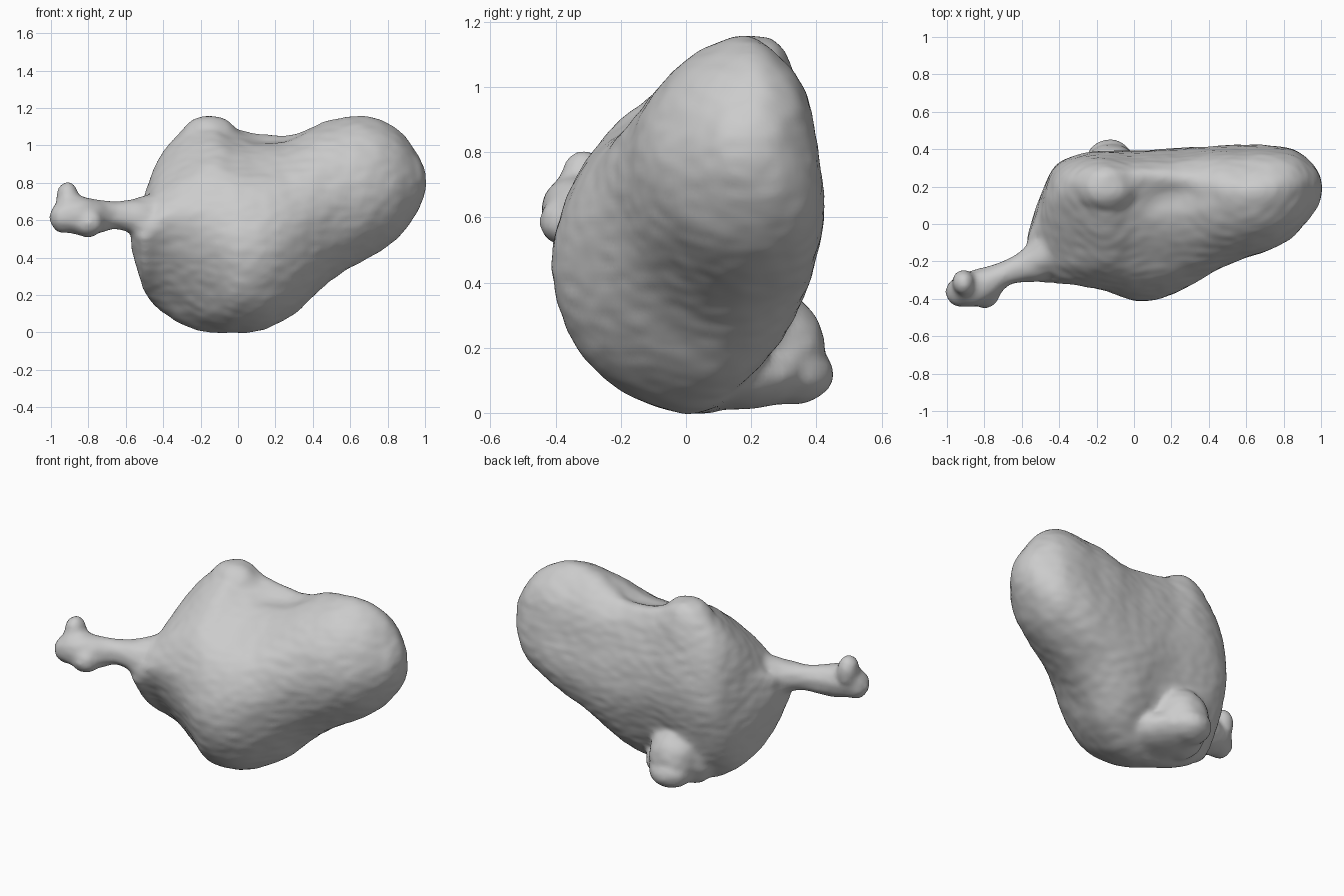
import bpy
import bmesh
import math
from mathutils import Vector, Matrix, noise

cube = bpy.data.objects.get("Cube")
if cube:
    bpy.data.objects.remove(cube, do_unlink=True)

SEGMENTS = 64


def spline(points, t, closed=False):
    """Catmull-Rom point on a list of tuples, t counted in points."""
    count = len(points)
    i = int(math.floor(t))
    f = t - i

    def pick(k):
        return points[k % count] if closed else points[max(0, min(count - 1, k))]

    return [0.5 * (2 * b + (c - a) * f + (2 * a - 5 * b + 4 * c - d) * f ** 2
                   + (3 * b - a - 3 * c + d) * f ** 3)
            for a, b, c, d in zip(pick(i - 1), pick(i), pick(i + 1), pick(i + 2))]


def loft(bm, rings):
    """Skin a list of rings and close both ends."""
    loops = [[bm.verts.new(p) for p in ring] for ring in rings]
    for a, b in zip(loops, loops[1:]):
        for k in range(len(a)):
            n = (k + 1) % len(a)
            bm.faces.new((a[k], a[n], b[n], b[k]))
    bm.faces.new(list(reversed(loops[0])))
    bm.faces.new(loops[-1])


def add_ellipsoid(bm, centre, radii):
    matrix = Matrix.Translation(centre) @ Matrix.Diagonal((*radii, 1))
    bmesh.ops.create_uvsphere(bm, u_segments=32, v_segments=20, radius=1, matrix=matrix)


# Body stations: x, lowest z, highest z, front y, back y
stations = [
    (-.57, .44, .66, -.27, -.06),
    (-.51, .23, .72, -.31, .12),
    (-.43, .13, .92, -.32, .30),
    (-.3, .04, 1.08, -.33, .37),
    (-.15, 0, 1.16, -.36, .39),
    (0, 0, 1.09, -.41, .39),
    (.15, .02, 1.07, -.4, .4),
    (.3, .1, 1.08, -.33, .41),
    (.5, .28, 1.14, -.22, .42),
    (.7, .4, 1.15, -.15, .42),
    (.85, .5, 1.09, -.07, .4),
    (.95, .63, .97, .04, .33),
    (.99, .73, .88, .11, .26),
]

# Cross-sections as fractions of depth and height, starting at the bottom:
# towards the shank, the plump middle, the thigh end
shankward = [(.64, 0), (.82, .13), (.94, .33), (1, .54), (.98, .75), (.9, .93),
             (.77, 1), (.54, .93), (.32, .83), (.12, .72), (0, .57), (.16, .33), (.4, .11)]
plump = [(.57, 0), (.8, .15), (.93, .34), (1, .54), (.97, .76), (.9, .94),
         (.8, 1), (.52, .92), (.32, .83), (.12, .7), (0, .46), (.07, .22), (.26, .06)]
thigh = [(.6, 0), (.86, .07), (.98, .22), (1, .39), (.96, .6), (.88, .82),
         (.63, 1), (.4, .96), (.2, .85), (.05, .66), (0, .45), (.1, .2), (.32, .05)]


def body_ring(t):
    x, low, high, front, back = spline(stations, t)
    end = thigh if x > 0 else shankward
    blend = min(1, max(0, (x - 0.1) / 0.5, (-0.05 - x) / 0.33))
    ring = []
    for k in range(SEGMENTS):
        part = k / SEGMENTS * len(plump)
        middle = Vector(spline(plump, part, True))
        u, v = middle.lerp(Vector(spline(end, part, True)), blend)
        y, z = front + (back - front) * u, low + (high - low) * v
        # Shallow hollow in front of the top back rim
        if v > 0.6:
            z -= 0.045 * math.exp(-((x - 0.22) / 0.17) ** 2 - ((y - 0.16) / 0.07) ** 2)
        ring.append((x, y, z))
    return ring


# Shank stations: centre x, y, z, half depth, half height
shank = [
    (-.4, -.1, .56, .18, .2),
    (-.5, -.17, .59, .14, .14),
    (-.58, -.215, .62, .095, .09),
    (-.66, -.25, .625, .075, .078),
    (-.74, -.3, .62, .09, .092),
    (-.84, -.34, .625, .1, .105),
    (-.93, -.36, .625, .085, .09),
]


def shank_ring(t):
    x, y, z, wide, tall = spline(shank, t)
    ring = []
    for k in range(SEGMENTS):
        a = math.tau * k / SEGMENTS
        ring.append((x, y + wide * math.sin(a), z - tall * math.cos(a)))
    return ring


bm = bmesh.new()
loft(bm, [body_ring(i / 4) for i in range(4 * (len(stations) - 1) + 1)])
loft(bm, [shank_ring(i / 4) for i in range(4 * (len(shank) - 1) + 1)])

# Rounded tip of the thigh
add_ellipsoid(bm, (.9, .185, .805), (.107, .15, .17))
# Knuckles at the end of the shank
add_ellipsoid(bm, (-.935, -.365, .615), (.075, .08, .085))
add_ellipsoid(bm, (-.8, -.36, .59), (.09, .09, .082))
add_ellipsoid(bm, (-.91, -.315, .71), (.065, .072, .1))
# Joint knob at the lower back
add_ellipsoid(bm, (-.12, .25, .2), (.16, .18, .18))
add_ellipsoid(bm, (-.13, .33, .12), (.13, .125, .095))
add_ellipsoid(bm, (-.19, .18, .17), (.14, .15, .16))
add_ellipsoid(bm, (-.09, .13, .12), (.22, .25, .11))
# Hump beside the top hollow
add_ellipsoid(bm, (-.15, .19, 1.03), (.16, .13, .13))

bmesh.ops.recalc_face_normals(bm, faces=bm.faces)
mesh = bpy.data.meshes.new("drumstick_source")
bm.to_mesh(mesh)
bm.free()
source = bpy.data.objects.new("drumstick_source", mesh)
bpy.context.scene.collection.objects.link(source)

# Fuse the volumes into one skin and soften the joins
remesh = source.modifiers.new("fuse", 'REMESH')
remesh.mode = 'VOXEL'
remesh.voxel_size = 0.016
soften = source.modifiers.new("soften", 'SMOOTH')
soften.factor = 0.5
soften.iterations = 14
graph = bpy.context.evaluated_depsgraph_get()
skin = bpy.data.meshes.new_from_object(source.evaluated_get(graph))
bpy.data.objects.remove(source, do_unlink=True)

# Gently uneven skin
normals = [v.normal.copy() for v in skin.vertices]
for v, n in zip(skin.vertices, normals):
    broad = noise.noise(v.co * 6) * 0.005
    fine = noise.noise(v.co * Vector((14, 14, 24))) * 0.003
    v.co += n * (broad + fine)

# Plain material
grey = bpy.data.materials.new("plain_grey")
grey.use_nodes = True
colour = (.6, .6, .6, 1)
grey.diffuse_color = colour
grey.node_tree.nodes["Principled BSDF"].inputs["Base Color"].default_value = colour
skin.materials.clear()
skin.materials.append(grey)

skin.name = "drumstick"
drumstick = bpy.data.objects.new("drumstick", skin)
bpy.context.scene.collection.objects.link(drumstick)
for p in skin.polygons:
    p.use_smooth = True
    p.material_index = 0
